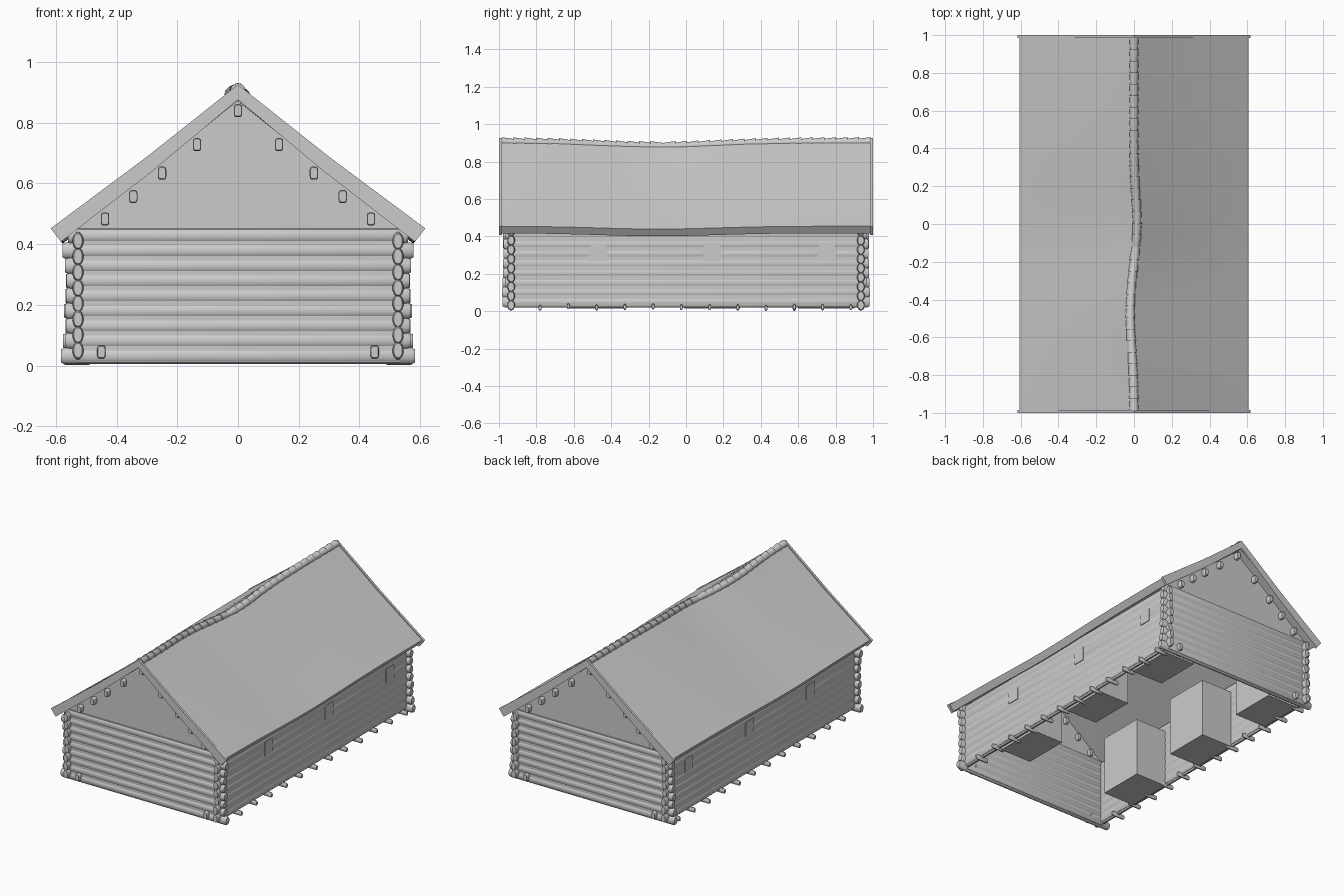
import bpy, bmesh, math, random
from mathutils import Vector, Matrix

if "Cube" in bpy.data.objects:
    bpy.data.objects.remove(bpy.data.objects["Cube"])

random.seed(4)

def finish(bm, name, smooth=True, angle=40):
    bmesh.ops.recalc_face_normals(bm, faces=bm.faces)
    me = bpy.data.meshes.new(name)
    bm.to_mesh(me)
    bm.free()
    ob = bpy.data.objects.new(name, me)
    bpy.context.collection.objects.link(ob)
    if smooth:
        bpy.ops.object.select_all(action='DESELECT')
        ob.select_set(True)
        bpy.context.view_layer.objects.active = ob
        bpy.ops.object.shade_smooth_by_angle(angle=math.radians(angle))
    return ob

def loft(bm, rings):
    """Skin closed rings of points and cap both ends."""
    vs = [[bm.verts.new(p) for p in r] for r in rings]
    n = len(vs[0])
    for a, b in zip(vs, vs[1:]):
        for i in range(n):
            j = (i + 1) % n
            bm.faces.new((a[i], a[j], b[j], b[i]))
    bm.faces.new(vs[0])
    bm.faces.new(vs[-1])

def log(bm, axis, centre, half, w, h, bevel=0.012, sides=12, power=1.0, end=.8):
    """Log along x or y; w, h half width and height; a low power squares the section."""
    rings = []
    for t, s in ((-half, end), (-half + bevel, 1), (half - bevel, 1), (half, end)):
        ring = []
        for i in range(sides):
            a = 2 * math.pi * (i + .5) / sides
            c, d = (math.copysign(abs(q) ** power, q) for q in (math.cos(a), math.sin(a)))
            c, d = c * w * s, d * h * s
            ring.append(Vector(centre) + Vector((c, t, d) if axis == 'y' else (t, c, d)))
        rings.append(ring)
    loft(bm, rings)

def box(bm, lo, hi):
    c = [(a + b) / 2 for a, b in zip(lo, hi)]
    s = [b - a for a, b in zip(lo, hi)]
    bmesh.ops.create_cube(bm, size=1, matrix=Matrix.Translation(c) @ Matrix.Diagonal((*s, 1)))

# sagging ridge line
def bump(y, c, w):
    return math.exp(-((y - c) / w) ** 2)

def sag(y):
    return -.022 * bump(y, -.15, .45)

def sway(y):
    return .017 * bump(y, 0, .2) - .02 * bump(y, -.48, .25)

# flat wall cores behind the log faces
bm = bmesh.new()
for s in (-.935, .935):
    box(bm, (-.53, s - .016, .012), (.53, s + .016, .45))
for s in (-.527, .527):
    box(bm, (s - .015, -.935, .03), (s + .015, .935, .435))
finish(bm, "wall_cores", False)

# end walls: logs along x
bm = bmesh.new()
for y in (-.935, .935):
    for k in range(9):
        half = .583 if k == 0 else .572 + random.uniform(-.008, .008)
        log(bm, 'x', (0, y, .032 + k * .0495), half if k < 8 else .56, .021, .028)
finish(bm, "end_wall_logs")

# side walls: logs along y, the window row is interrupted
windows = (-.47, .14, .75)
bm = bmesh.new()
for x in (-.527, .527):
    for k in range(8):
        z = .05 + k * .0515
        if k == 5:
            edges = [-.975]
            for w in windows:
                edges += [w - .04, w + .04]
            edges.append(.975)
            for a, b in zip(edges[::2], edges[1::2]):
                log(bm, 'y', (x, (a + b) / 2, z), (b - a) / 2, .018, .03, .015)
        else:
            log(bm, 'y', (x, 0, z), .975 + random.uniform(-.01, .01), .018, .03)
finish(bm, "side_wall_logs")

# short window blocks in the side walls
bm = bmesh.new()
for s in (-1, 1):
    for w in windows:
        a, b = sorted((s * .505, s * .547))
        box(bm, (a, w - .04, .27), (b, w + .04, .36))
finish(bm, "window_blocks", False)

# tall boxes standing inside behind the windows
bm = bmesh.new()
for s in (-1, 1):
    for w in windows:
        a, b = sorted((s * .29, s * .512))
        box(bm, (a, w - .15, .015), (b, w + .15, .39))
finish(bm, "inner_boxes", False)

# plank gables
bm = bmesh.new()
gable = [(-.54, .44), (.54, .44), (.54, .46), (0, .89), (-.54, .46)]
for y in (-.945, .935):
    loft(bm, [[(x, t, z) for x, z in gable] for t in (y, y + .01)])
finish(bm, "gables", False)

# purlin ends and sill beam ends poking through the gables
bm = bmesh.new()
spots = [(0, .84)]
for x, z in ((.135, .728), (.25, .634), (.345, .557), (.438, .483), (.45, .045)):
    spots += [(x, z), (-x, z)]
for x, z in spots:
    for y in (-.945, .945):
        log(bm, 'y', (x, y, z), .03, .014, .022, .006, 12, .5, .85)
finish(bm, "purlin_ends")

# floor joist ends along the long sides
bm = bmesh.new()
for i in range(12):
    for s in (-1, 1):
        z = .021 + random.uniform(-.004, .006)
        log(bm, 'x', (s * .53, -.78 + i * .151, z), .045, .009, .016, .006, 8)
finish(bm, "joist_ends")

# roof: one sagging slab over both slopes
bm = bmesh.new()
rings = []
for i in range(25):
    y = -.99 + 1.98 * i / 24
    d, o = sag(y), sway(y)
    half = [(-.605, .455 + d * .7), (-.3, .68 + d * .9)]
    top = half + [(o, .917 + d)] + [(-x, z) for x, z in reversed(half)]
    under = [(.578, .417 + d * .7), (.29, .64 + d * .9), (o, .873 + d),
             (-.29, .64 + d * .9), (-.578, .417 + d * .7)]
    rings.append([(x, y, z) for x, z in top + under])
loft(bm, rings)
finish(bm, "roof", True, 25)

# verge boards at both roof ends
bm = bmesh.new()
verge = [(-.617, .452), (-.3, .688), (0, .926), (.3, .688), (.617, .452),
         (.583, .408), (.285, .638), (0, .876), (-.285, .638), (-.583, .408)]
for y in (-1, .985):
    loft(bm, [[(x, t, z) for x, z in verge] for t in (y, y + .015)])
finish(bm, "verge_boards", False)

# overlapping ridge tiles, wider at the outer end
bm = bmesh.new()
n = 32
step = 1.96 / n
for i in range(n):
    rings = []
    y0 = -.98 + i * step
    out = y0 + step / 2 > -.15
    for f in (-.1, 1.1):
        y = y0 + f * step
        big = (f > .5) == out
        r = .025 if big else .02
        rings.append([(sway(y) + r * math.cos(a), y,
                       .902 + sag(y) + (.004 if big else -.001) + r * math.sin(a))
                      for a in [2 * math.pi * k / 12 for k in range(12)]])
    loft(bm, rings)
finish(bm, "ridge_tiles")
